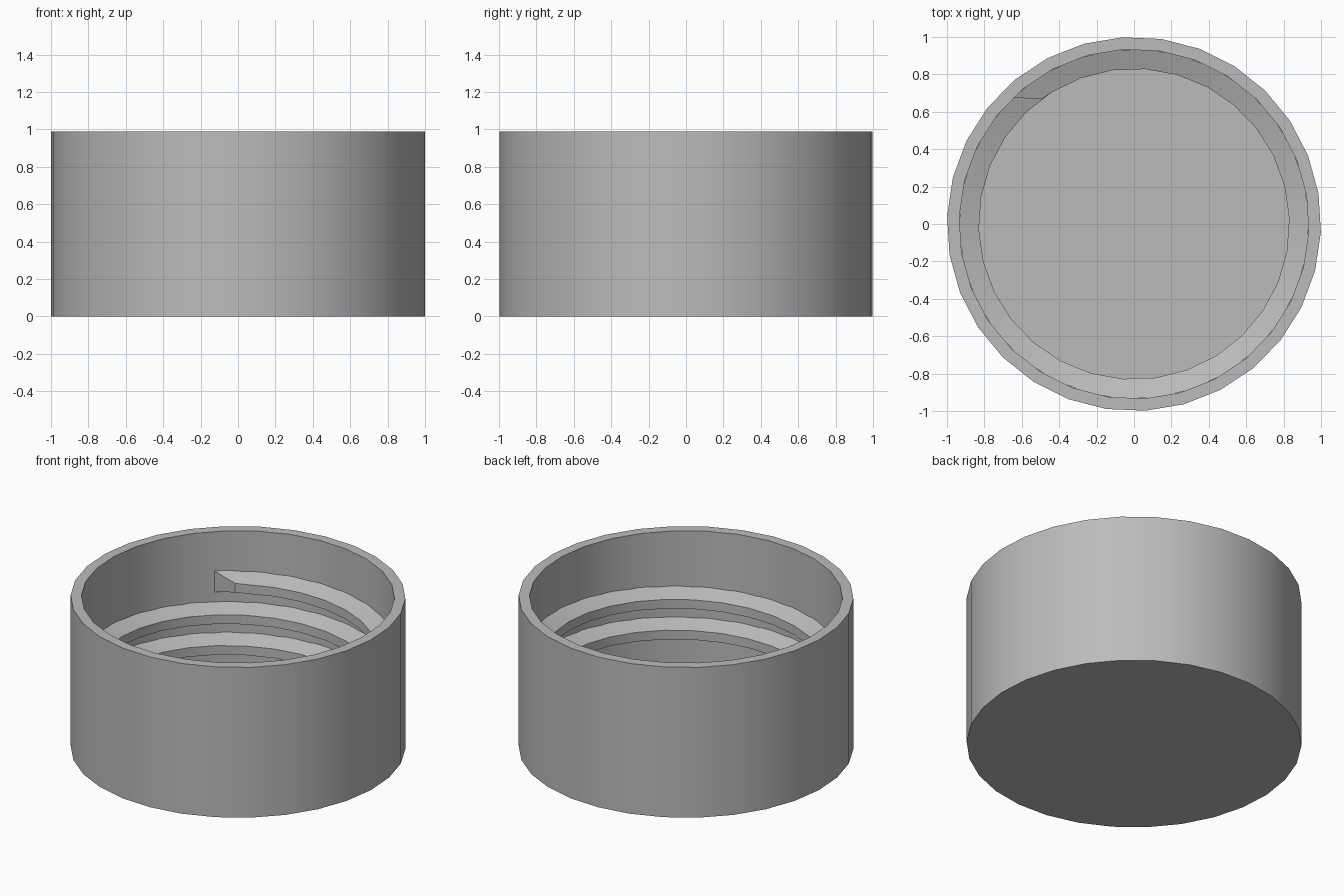
import bpy, bmesh, math

SIDES = 30
STEP = 2 * math.pi / SIDES
OFFSET = math.radians(9.5)
HEIGHT = 0.99

cube = bpy.data.objects.get("Cube")
if cube:
    bpy.data.objects.remove(cube, do_unlink=True)

grey = bpy.data.materials.new("mid grey")
grey.use_nodes = True
COLOUR = (0.5, 0.5, 0.5, 1)
grey.diffuse_color = COLOUR
grey.node_tree.nodes["Principled BSDF"].inputs["Base Color"].default_value = COLOUR


def finish(bm, name):
    """Turn a bmesh into a grey, smooth-shaded object."""
    bmesh.ops.recalc_face_normals(bm, faces=bm.faces)
    mesh = bpy.data.meshes.new(name)
    bm.to_mesh(mesh)
    bm.free()
    mesh.materials.append(grey)
    obj = bpy.data.objects.new(name, mesh)
    bpy.context.collection.objects.link(obj)
    bpy.ops.object.select_all(action="DESELECT")
    obj.select_set(True)
    bpy.context.view_layer.objects.active = obj
    bpy.ops.object.shade_smooth_by_angle(angle=math.radians(25))
    return obj


def polar(bm, r, a, z):
    return bm.verts.new((r * math.cos(a), r * math.sin(a), z))


# Cap shell: outer wall, rim, inner wall and floor
bm = bmesh.new()
profile = [(1.0, 0), (1.0, HEIGHT), (0.935, HEIGHT), (0.935, 0.07)]
rings = [[polar(bm, r, OFFSET + i * STEP, z) for i in range(SIDES)] for r, z in profile]
for low, high in zip(rings, rings[1:]):
    for i in range(SIDES):
        j = (i + 1) % SIDES
        bm.faces.new((low[i], low[j], high[j], high[i]))
bm.faces.new(rings[0])
bm.faces.new(rings[-1])
finish(bm, "cap_shell")

# Internal screw thread: trapezoid section swept down a helix
bm = bmesh.new()
TURNS, PITCH = 2.25, 0.203
TOP_ANGLE, TOP_Z = math.radians(134), 0.662
section = [(0.937, 0.07), (0.83, 0.03), (0.83, -0.03), (0.937, -0.07)]
count = round(TURNS * SIDES)
sweep = []
for k in range(count + 1):
    angle = TOP_ANGLE - k * STEP
    z = TOP_Z - PITCH * k / SIDES
    # The top end is cut off square rather than radially
    lag = math.radians(7.8) if k == 0 else 0
    sweep.append([polar(bm, r, angle - (lag if r < 0.9 else 0), z + dz)
                  for r, dz in section])
for a, b in zip(sweep, sweep[1:]):
    for i in range(4):
        j = (i + 1) % 4
        bm.faces.new((a[i], a[j], b[j], b[i]))
bm.faces.new(sweep[0])
bm.faces.new(sweep[-1])
finish(bm, "screw_thread")
